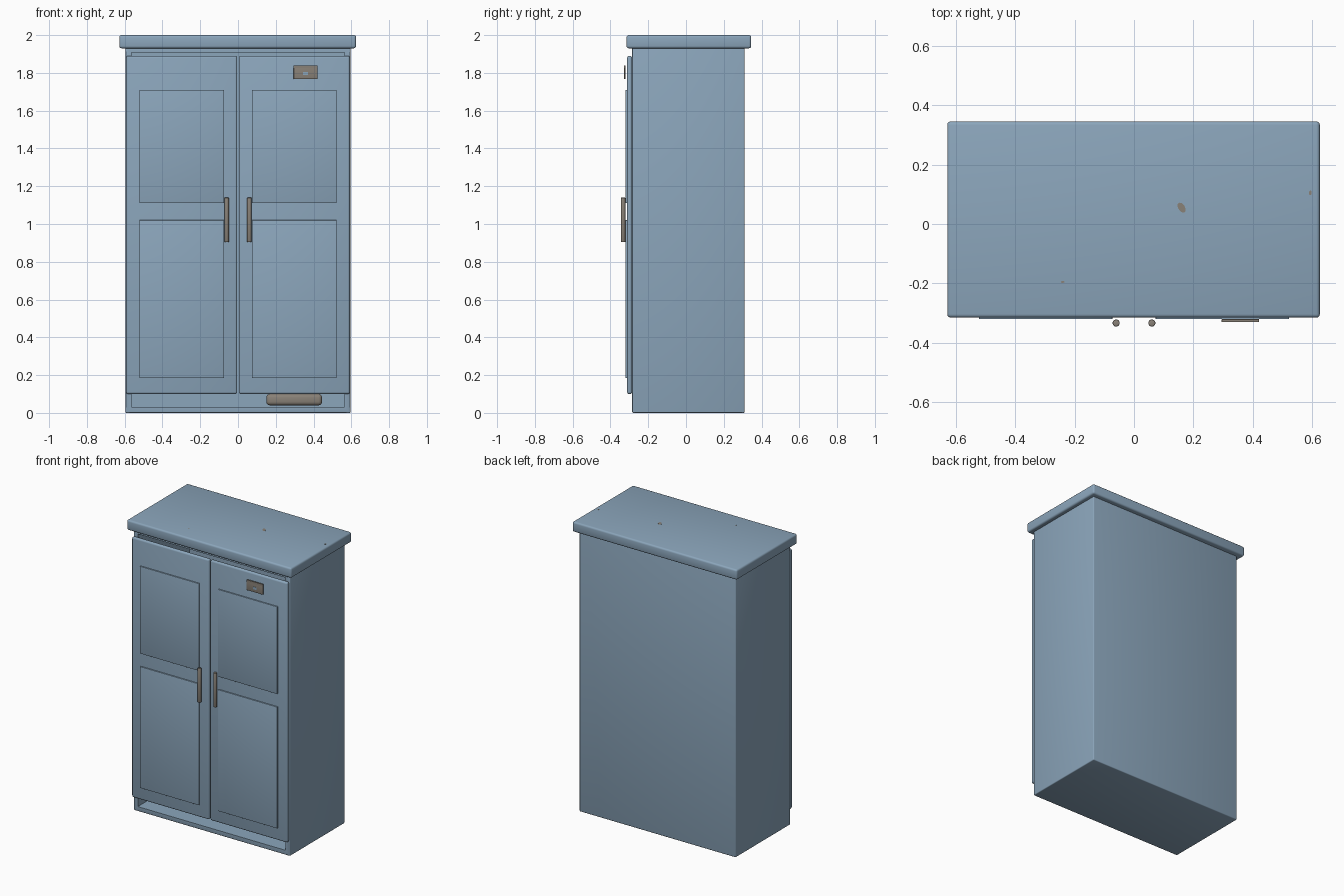
import bpy, bmesh
from mathutils import Matrix

cube = bpy.data.objects.get("Cube")
if cube:
    bpy.data.objects.remove(cube, do_unlink=True)


def material(name, rgb):
    m = bpy.data.materials.new(name)
    m.use_nodes = True
    m.diffuse_color = (*rgb, 1)
    m.node_tree.nodes["Principled BSDF"].inputs["Base Color"].default_value = (*rgb, 1)
    return m


BLUE = material("blue_paint", (0.26, 0.38, 0.50))
METAL = material("worn_metal", (0.25, 0.22, 0.185))


def finish(bm, name, mat):
    mesh = bpy.data.meshes.new(name)
    bmesh.ops.recalc_face_normals(bm, faces=bm.faces)
    bm.to_mesh(mesh)
    bm.free()
    obj = bpy.data.objects.new(name, mesh)
    bpy.context.collection.objects.link(obj)
    mesh.materials.append(mat)
    bpy.ops.object.select_all(action='DESELECT')
    obj.select_set(True)
    bpy.context.view_layer.objects.active = obj
    bpy.ops.object.shade_smooth_by_angle(angle=0.7)
    return obj


def box_mesh(x, y, z, bevel, segments=3):
    """Box from (low, high) ranges, with rounded edges."""
    bm = bmesh.new()
    bmesh.ops.create_cube(bm, size=1)
    for v in bm.verts:
        for i, (lo, hi) in enumerate((x, y, z)):
            v.co[i] = hi if v.co[i] > 0 else lo
    if bevel:
        bmesh.ops.bevel(bm, geom=bm.edges[:], offset=bevel, segments=segments,
                        profile=0.5, affect='EDGES')
    return bm


def box(name, x, y, z, mat, bevel=0.0):
    return finish(box_mesh(x, y, z, bevel), name, mat)


def hollow_front(bm, rim, depth):
    """Sink the front face behind a rim."""
    bm.faces.ensure_lookup_table()
    bm.normal_update()
    front = max((f for f in bm.faces if f.normal.y < -0.99), key=lambda f: f.calc_area())
    bmesh.ops.inset_region(bm, faces=[front], thickness=rim, use_even_offset=True)
    new = bmesh.ops.extrude_face_region(bm, geom=[front])
    bmesh.ops.translate(bm, vec=(0, depth, 0),
                        verts=[g for g in new["geom"] if isinstance(g, bmesh.types.BMVert)])
    if front.is_valid:
        bmesh.ops.delete(bm, geom=[front], context='FACES')


# Open-fronted carcass and overhanging top
bm = box_mesh((-0.595, 0.595), (-0.285, 0.31), (0, 1.94), 0.006)
hollow_front(bm, 0.026, 0.56)
finish(bm, "carcass", BLUE)
box("top_slab", (-0.628, 0.625), (-0.315, 0.345), (1.93, 2.0), BLUE, 0.012)

# Doors, raised panels and bar handles
for side, s in (("right", -1), ("left", 1)):
    def span(a, b):
        return tuple(sorted((a * s, b * s)))
    box(side + "_door", span(0.004, 0.592), (-0.312, -0.285), (0.1, 1.89), BLUE, 0.011)
    for part, z in (("upper", (1.11, 1.71)), ("lower", (0.185, 1.02))):
        box(f"{side}_{part}_panel", span(0.073, 0.522), (-0.32, -0.308), z, BLUE, 0.001)
    bm = bmesh.new()
    bmesh.ops.create_cone(bm, cap_ends=True, segments=20, radius1=0.012, radius2=0.012,
                          depth=0.235, matrix=Matrix.Translation((0.06 * s, -0.333, 1.022)))
    rims = [e for e in bm.edges if abs(e.verts[0].co.z - e.verts[1].co.z) < 0.001]
    bmesh.ops.bevel(bm, geom=rims, offset=0.003, segments=2, profile=0.5, affect='EDGES')
    finish(bm, side + "_handle", METAL)

# Label holder on the left door
box("label_plate", (0.295, 0.42), (-0.327, -0.320), (1.768, 1.84), METAL, 0.001)
box("label_lip", (0.295, 0.42), (-0.329, -0.326), (1.825, 1.84), METAL)
box("label_mark", (0.345, 0.37), (-0.329, -0.326), (1.788, 1.805), BLUE)

# Box resting on the cabinet floor
box("floor_box", (0.15, 0.445), (-0.1, 0.12), (0.04, 0.1), METAL, 0.018)

# Chipped paint on the top
for i, (x, y, r, turn) in enumerate(((0.16, 0.055, 0.019, -1.0), (0.593, 0.105, 0.008, 1.5),
                                     (-0.24, -0.195, 0.006, 0))):
    bm = bmesh.new()
    place = (Matrix.Translation((x, y, 2.0003)) @ Matrix.Rotation(turn, 4, 'Z')
             @ Matrix.Diagonal((1, 0.6, 1, 1)))
    bmesh.ops.create_cone(bm, cap_ends=True, segments=9, radius1=r, radius2=r,
                          depth=0.001, matrix=place)
    finish(bm, f"paint_chip_{i + 1}", METAL)
